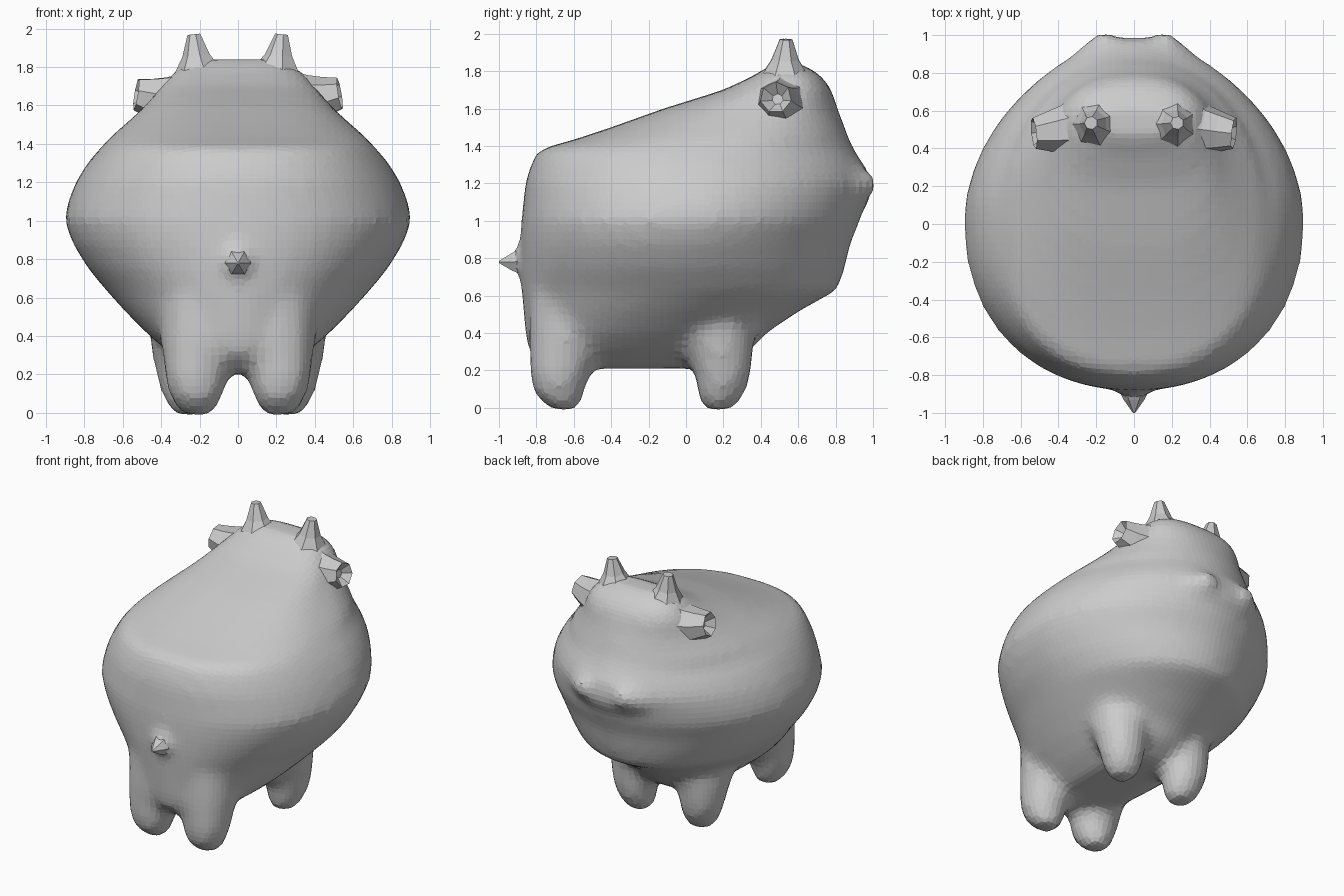
import bpy, bmesh, math
from mathutils import Vector

if "Cube" in bpy.data.objects:
    bpy.data.objects.remove(bpy.data.objects["Cube"])


def skin(bm, rings):
    """Bridge a list of equal-length point rings and cap both ends."""
    vs = [[bm.verts.new(p) for p in r] for r in rings]
    n = len(vs[0])
    faces = []
    for a, b in zip(vs, vs[1:]):
        for i in range(n):
            j = (i + 1) % n
            faces.append(bm.faces.new((a[i], a[j], b[j], b[i])))
    faces.append(bm.faces.new(vs[0][::-1]))
    faces.append(bm.faces.new(vs[-1]))
    bmesh.ops.recalc_face_normals(bm, faces=faces)


def tube(bm, stations, sides, mirror=1, wide=1.0):
    """Tapered tube through (x, y, z, radius) stations."""
    pts = [Vector((s[0] * mirror, s[1], s[2])) for s in stations]
    d = (pts[-1] - pts[0]).normalized()
    u = d.cross(Vector((0, 1, 0)) if abs(d.y) < 0.8 else Vector((0, 0, 1))).normalized()
    v = d.cross(u)
    rings = []
    for p, s in zip(pts, stations):
        ang = [2 * math.pi * i / sides for i in range(sides)]
        rings.append([p + s[3] * (wide * math.cos(a) * u + math.sin(a) * v) for a in ang])
    skin(bm, rings)


def finish(bm, name):
    me = bpy.data.meshes.new(name)
    bm.to_mesh(me)
    bm.free()
    ob = bpy.data.objects.new(name, me)
    bpy.context.collection.objects.link(ob)
    return ob


def power(c, n):
    return math.copysign(abs(c) ** (2 / n), c)


# Body: horizontal sections (z, back y, front y, half width, back exponent, front exponent)
SECTIONS = [
    (.21, -.72, .20, .20, 2.5, 2.4), (.30, -.84, .34, .34, 2.3, 2.3),
    (.40, -.86, .43, .46, 2.15, 2.1), (.52, -.87, .61, .58, 2.05, 2.05),
    (.63, -.88, .81, .68, 2.05, 1.95), (.75, -.885, .85, .78, 2.1, 1.88),
    (.88, -.885, .88, .86, 2.15, 1.85), (1.0, -.88, .93, .905, 2.2, 1.85),
    (1.1, -.87, .955, .885, 2.2, 1.85), (1.2, -.86, .985, .845, 2.25, 1.82),
    (1.3, -.83, .95, .785, 2.3, 1.85), (1.38, -.79, .90, .715, 2.4, 1.9),
    (1.44, -.58, .87, .66, 2.6, 2.0), (1.5, -.40, .85, .59, 2.7, 2.0),
    (1.6, -.12, .81, .48, 2.8, 2.2), (1.7, .20, .78, .40, 2.8, 2.4),
    (1.78, .37, .72, .33, 2.8, 2.6), (1.84, .46, .62, .22, 2.5, 2.5),
]
bm = bmesh.new()
rings = []
for z, yb, yf, hw, nb, nf in SECTIONS:
    cy = (yb + yf) / 2
    ring = []
    for i in range(48):
        a = 2 * math.pi * i / 48
        n = nf if math.sin(a) > 0 else nb
        ring.append((hw * power(math.cos(a), n),
                     cy + (yf - yb) / 2 * power(math.sin(a), n), z))
    rings.append(ring)
skin(bm, rings)

# Legs and nostril bulges, fused with the body
for m in (1, -1):
    tube(bm, [(.24, .14, .50, .23), (.26, .17, .36, .20), (.27, .19, .25, .17),
              (.27, .20, .16, .15), (.26, .19, .07, .13), (.25, .18, -.01, .08)], 14, m)
    tube(bm, [(.18, -.60, .58, .24), (.20, -.64, .36, .205), (.215, -.665, .24, .175),
              (.22, -.68, .16, .16), (.22, -.685, .07, .135), (.22, -.66, -.01, .08)], 14, m)
    tube(bm, [(.15, .80, 1.18, .12), (.16, .94, 1.2, .09), (.17, 1.01, 1.2, .045)], 12, m)
# Broad muzzle shelf joining the nostrils
tube(bm, [(0, .70, 1.16, .19), (0, .84, 1.17, .16), (0, .94, 1.19, .12),
          (0, .985, 1.2, .07)], 24, 1, 2.4)
# Flared tail root
tube(bm, [(0, -.82, .79, .16), (0, -.89, .785, .08), (0, -.94, .78, .04)], 12)
body = finish(bm, "body")
rm = body.modifiers.new("fuse", 'REMESH')
rm.mode = 'VOXEL'
rm.voxel_size = 0.04
sm = body.modifiers.new("soften", 'SMOOTH')
sm.factor = 0.5
sm.iterations = 7

# Horns and cupped ears
for m, side in ((1, "right"), (-1, "left")):
    bm = bmesh.new()
    tube(bm, [(.20, .53, 1.70, .18), (.205, .53, 1.79, .12), (.215, .53, 1.86, .075),
              (.228, .535, 1.97, .035)], 7, m)
    finish(bm, "horn_" + side)
    bm = bmesh.new()
    tube(bm, [(.30, .51, 1.62, .17), (.38, .50, 1.63, .13), (.45, .49, 1.64, .11),
              (.53, .48, 1.66, .085), (.48, .49, 1.65, .03)], 7, m)
    finish(bm, "ear_" + side)

# Tail tip
bm = bmesh.new()
tube(bm, [(0, -.86, .785, .09), (0, -.93, .78, .055), (0, -1.0, .78, .006)], 6)
finish(bm, "tail")
